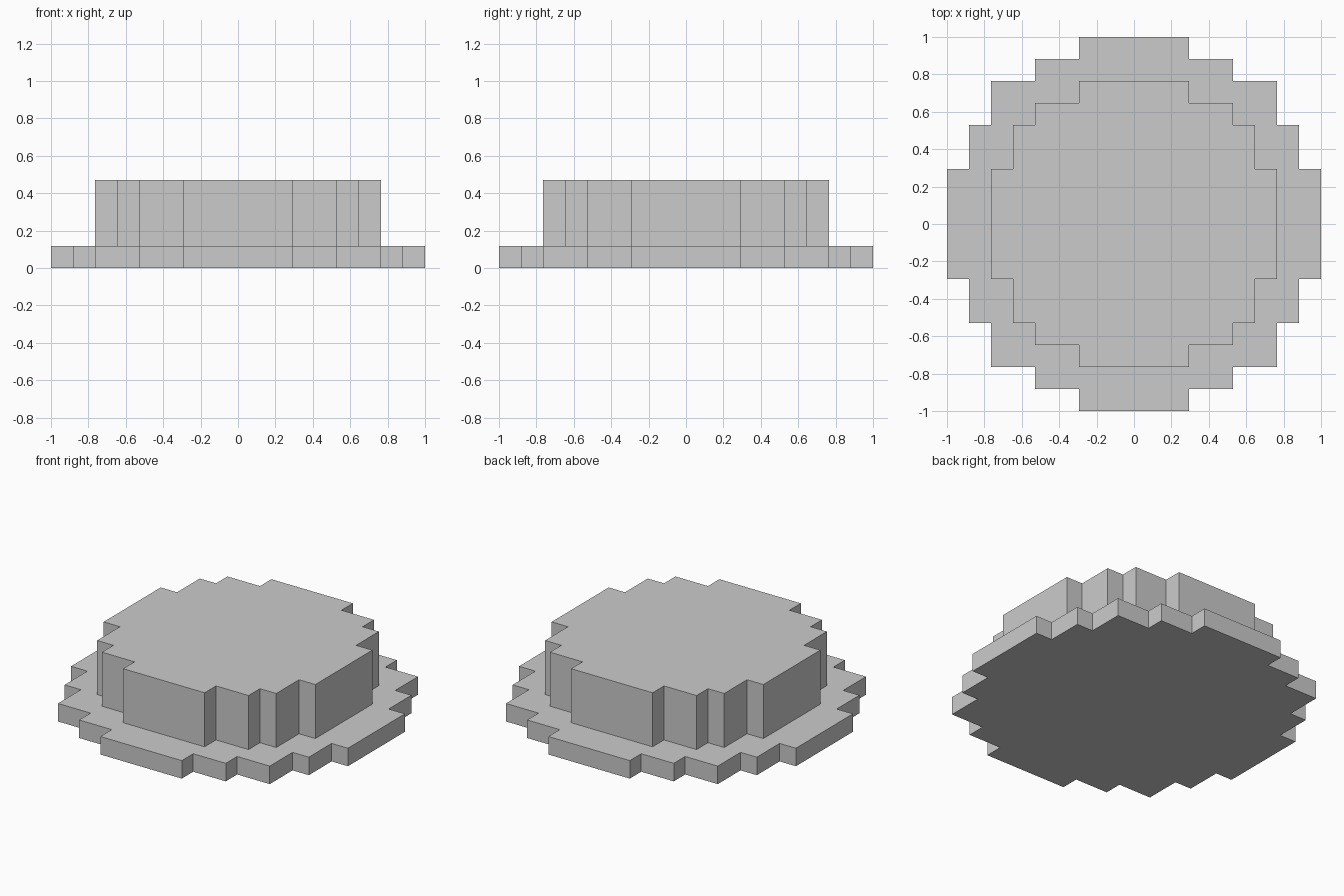
import bpy, bmesh

if "Cube" in bpy.data.objects:
    bpy.data.objects.remove(bpy.data.objects["Cube"])

U = 1 / 17  # half of one grid block


def stepped_disc(name, quarter, z0, z1):
    """Extrude a stepped round outline given by its +x +y quarter."""
    right = [(x, -y) for x, y in reversed(quarter)] + quarter
    outline = right + [(-x, -y) for x, y in right]
    bm = bmesh.new()
    face = bm.faces.new([bm.verts.new((x * U, y * U, z0 * U)) for x, y in outline])
    ext = bmesh.ops.extrude_face_region(bm, geom=[face], use_keep_orig=True)
    top = [v for v in ext["geom"] if isinstance(v, bmesh.types.BMVert)]
    bmesh.ops.translate(bm, verts=top, vec=(0, 0, (z1 - z0) * U))
    bmesh.ops.recalc_face_normals(bm, faces=bm.faces)
    mesh = bpy.data.meshes.new(name)
    bm.to_mesh(mesh)
    bm.free()
    obj = bpy.data.objects.new(name, mesh)
    bpy.context.collection.objects.link(obj)
    return obj


# Wide thin base
stepped_disc("base_plate",
             [(17, 5), (15, 5), (15, 9), (13, 9), (13, 13),
              (9, 13), (9, 15), (5, 15), (5, 17)], 0, 2)

# Raised block standing on the base
stepped_disc("raised_top",
             [(13, 5), (11, 5), (11, 9), (9, 9),
              (9, 11), (5, 11), (5, 13)], 2, 8)
